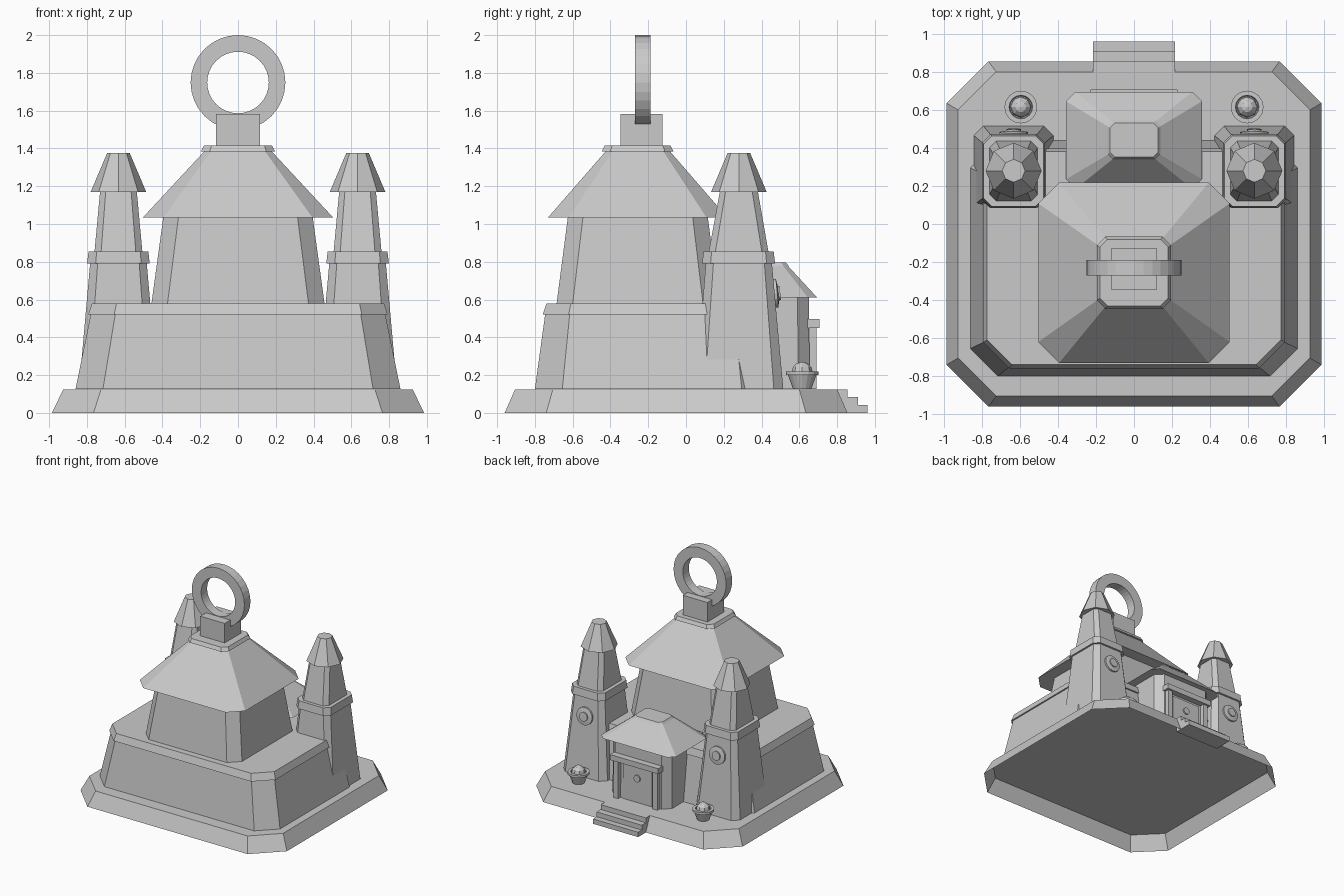
import bpy
import bmesh
from math import pi, atan2
from mathutils import Matrix

cube = bpy.data.objects.get("Cube")
if cube:
    bpy.data.objects.remove(cube)

stone = bpy.data.materials.new("grey_stone")
stone.use_nodes = True
GREY = (0.59, 0.59, 0.59, 1)
stone.diffuse_color = GREY
stone.node_tree.nodes["Principled BSDF"].inputs["Base Color"].default_value = GREY

FLOOR = 0.126


def finish(name, bm):
    bmesh.ops.recalc_face_normals(bm, faces=bm.faces)
    mesh = bpy.data.meshes.new(name)
    bm.to_mesh(mesh)
    bm.free()
    mesh.materials.append(stone)
    obj = bpy.data.objects.new(name, mesh)
    bpy.context.collection.objects.link(obj)
    return obj


def loft(name, rings, cx=0, closed_base=True):
    """Stack of chamfered rectangles: (z, half width, y min, y max, chamfer)."""
    bm = bmesh.new()
    loops = []
    for z, h, y0, y1, c in rings:
        outline = [(-h + c, y0), (h - c, y0), (h, y0 + c), (h, y1 - c),
                   (h - c, y1), (-h + c, y1), (-h, y1 - c), (-h, y0 + c)]
        loops.append([bm.verts.new((cx + x, y, z)) for x, y in outline])
    for low, high in zip(loops, loops[1:]):
        for i in range(8):
            j = (i + 1) % 8
            bm.faces.new((low[i], low[j], high[j], high[i]))
    if closed_base:
        bm.faces.new(loops[0])
    bm.faces.new(loops[-1])
    return finish(name, bm)


def box(name, x0, x1, y0, y1, z0, z1):
    bm = bmesh.new()
    size = Matrix.Diagonal((x1 - x0, y1 - y0, z1 - z0, 1))
    centre = Matrix.Translation(((x0 + x1) / 2, (y0 + y1) / 2, (z0 + z1) / 2))
    bmesh.ops.create_cube(bm, size=1, matrix=centre @ size)
    return finish(name, bm)


def lathe(name, profile, sides, matrix, closed=False):
    """Spin (radius, height) points around local z."""
    bm = bmesh.new()
    points = [bm.verts.new((r, 0, z)) for r, z in profile]
    edges = [bm.edges.new(pair) for pair in zip(points, points[1:])]
    if closed:
        edges.append(bm.edges.new((points[-1], points[0])))
    bmesh.ops.spin(bm, geom=points + edges, axis=(0, 0, 1), cent=(0, 0, 0),
                   angle=2 * pi, steps=sides, use_merge=True)
    bmesh.ops.remove_doubles(bm, verts=bm.verts, dist=0.0005)
    obj = finish(name, bm)
    obj.matrix_world = matrix
    return obj


# Plinth, hollow underneath, and entrance steps
loft("plinth", [(0, 0.985, -0.96, 0.855, 0.22), (0.125, 0.925, -0.905, 0.8, 0.2)],
     closed_base=False)
RISE = 0.125 / 3
for i, depth in enumerate((0.96, 0.91, 0.855)):
    box(f"step_{i + 1}", -0.215, 0.215, 0.8, depth, RISE * i, RISE * (i + 1))

# Lower storey with its coping band
loft("lower_storey", [(FLOOR, 0.86, -0.8, 0.44, 0.145), (0.52, 0.78, -0.746, 0.385, 0.13)])
loft("lower_coping", [(0.52, 0.793, -0.759, 0.398, 0.137), (0.58, 0.773, -0.739, 0.382, 0.13)])

# Upper storey, hipped roof and cap
loft("upper_storey", [(0.58, 0.458, -0.685, 0.175, 0.085), (1.04, 0.395, -0.625, 0.115, 0.08)])
loft("main_roof", [(1.035, 0.503, -0.73, 0.218, 0.11), (1.385, 0.178, -0.425, -0.085, 0.035)])
loft("roof_cap", [(1.385, 0.195, -0.446, -0.067, 0.045), (1.415, 0.18, -0.43, -0.082, 0.04)])

# Finial block carrying an upright ring
box("finial_block", -0.117, 0.117, -0.348, -0.125, 1.41, 1.583)
lathe("finial_ring", [(0.251, -0.041), (0.251, 0.041), (0.163, 0.041), (0.163, -0.041)], 32,
      Matrix.Translation((0, -0.23, 1.749)) @ Matrix.Rotation(pi / 2, 4, "X"), True)

# Porch with roof and doorway
loft("porch", [(FLOOR, 0.285, 0.1, 0.655, 0.06), (0.62, 0.28, 0.1, 0.65, 0.06)])
loft("porch_roof", [(0.61, 0.357, 0.185, 0.695, 0.05), (0.78, 0.138, 0.34, 0.538, 0.025)])
loft("porch_cap", [(0.775, 0.143, 0.337, 0.545, 0.028), (0.795, 0.127, 0.352, 0.53, 0.025)])
box("lintel", -0.23, 0.23, 0.62, 0.707, 0.45, 0.497)
for side in (-1, 1):
    inner, outer = sorted((side * 0.165, side * 0.21))
    box("door_jamb", inner, outer, 0.62, 0.69, FLOOR, 0.45)
FACE_BACK = Matrix.Rotation(-pi / 2, 4, "X")
box("door_panel", -0.14, 0.14, 0.62, 0.662, FLOOR, 0.43)
lathe("door_knob", [(0, 0), (0.03, 0), (0.03, 0.015), (0, 0.015)], 12,
      Matrix.Translation((0, 0.658, 0.335)) @ FACE_BACK)

# Matching towers and planters on both sides
for side, label in ((1, "left"), (-1, "right")):
    x = side * 0.633
    loft(label + "_tower_base", [(FLOOR, 0.209, 0.05, 0.515, 0.05),
                                 (0.79, 0.15, 0.105, 0.455, 0.04)], x)
    loft(label + "_tower_band", [(0.79, 0.166, 0.085, 0.472, 0.045),
                                 (0.855, 0.158, 0.093, 0.464, 0.043)], x)
    loft(label + "_tower_top", [(0.85, 0.127, 0.12, 0.437, 0.035),
                                (1.175, 0.097, 0.18, 0.38, 0.03)], x)
    lathe(label + "_spire", [(0, 1.17), (0.147, 1.17), (0.06, 1.375), (0, 1.375)], 8,
          Matrix.Translation((x, 0.28, 0)))

    # Round medallion laid on the sloping tower face
    tilt = Matrix.Rotation(atan2(0.06, 0.665), 4, "X")
    lathe(label + "_medallion",
          [(0, -0.01), (0.075, -0.01), (0.075, 0.014), (0.038, 0.02),
           (0.038, 0.03), (0, 0.03)], 16,
          Matrix.Translation((x, 0.469, 0.632)) @ tilt @ FACE_BACK)

    # Planter bowl with a round shrub
    spot = Matrix.Translation((side * 0.595, 0.615, 0))
    lathe(label + "_planter", [(0, FLOOR), (0.048, FLOOR), (0.075, 0.2), (0.086, 0.2),
                               (0.086, 0.22), (0.062, 0.22), (0.058, 0.2), (0, 0.2)],
          16, spot)
    bm = bmesh.new()
    bmesh.ops.create_uvsphere(bm, u_segments=8, v_segments=6, radius=0.056,
                              matrix=spot @ Matrix.Translation((0, 0, 0.215)))
    finish(label + "_shrub", bm)
